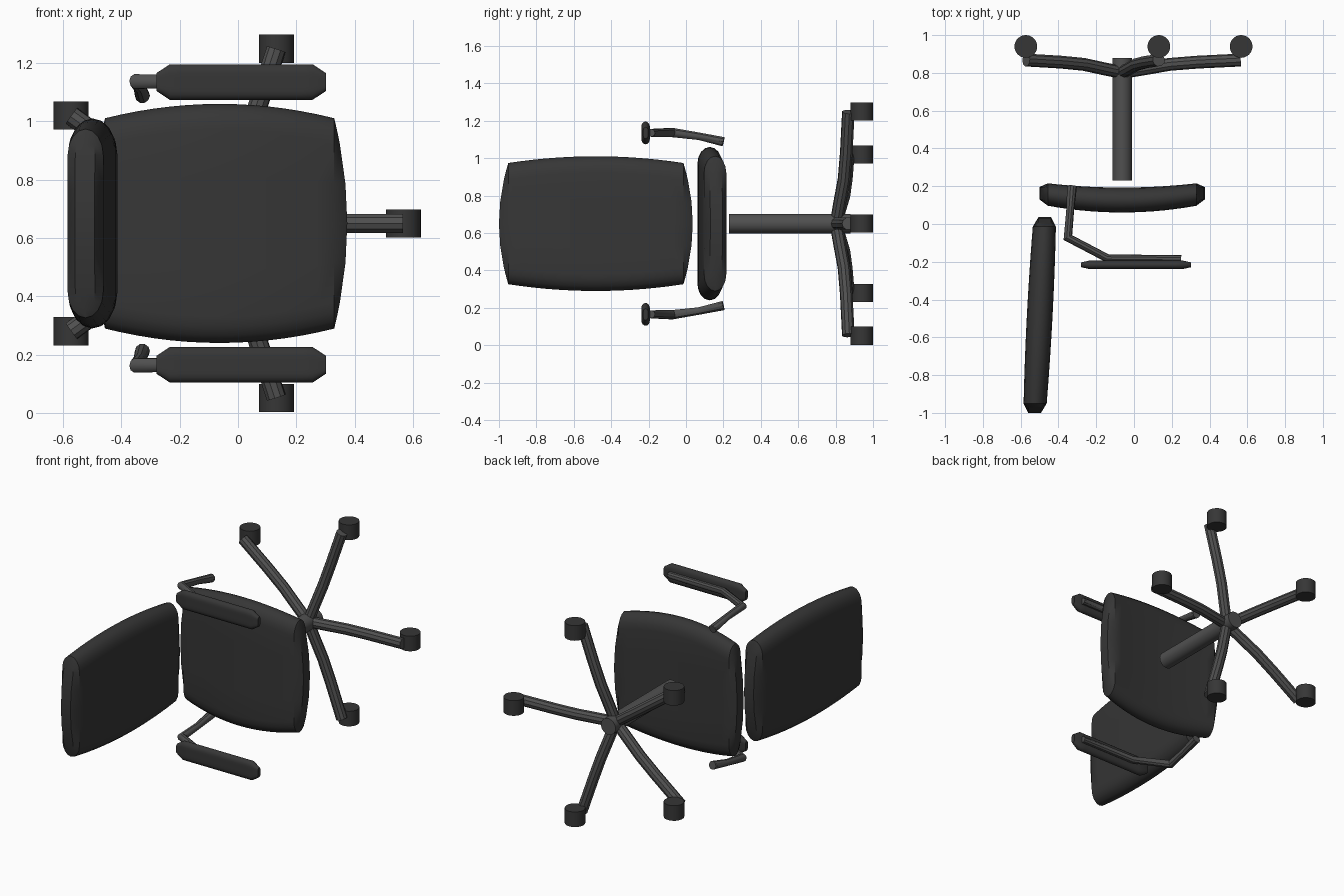
import bpy, bmesh
from math import cos, sin, pi, radians
from mathutils import Vector

cube = bpy.data.objects.get("Cube")
if cube:
    bpy.data.objects.remove(cube, do_unlink=True)


def material(name, grey):
    m = bpy.data.materials.new(name)
    m.use_nodes = True
    colour = (grey, grey, grey, 1)
    m.diffuse_color = colour
    m.node_tree.nodes["Principled BSDF"].inputs["Base Color"].default_value = colour
    return m


FABRIC = material("dark fabric", 0.037)
METAL = material("grey metal", 0.08)
MID_Z = 0.65
HUB_X = -0.063


def finish(obj, mat, angle=35):
    obj.data.materials.clear()
    obj.data.materials.append(mat)
    bpy.ops.object.select_all(action='DESELECT')
    obj.select_set(True)
    bpy.context.view_layer.objects.active = obj
    bpy.ops.object.shade_smooth_by_angle(angle=radians(angle))
    return obj


def section(width, thick, corner, steps=8):
    """Slab outline with elliptical rounded edges, as (width, thickness) pairs."""
    pts = []
    for side in (1, -1):
        for i in range(steps + 1):
            a = -pi / 2 + pi * i / steps
            pts.append((side * (width - corner + corner * cos(a)), side * thick * sin(a)))
        for k in (0.5, 0, -0.5):
            pts.append((side * k * (width - corner), side * thick))
    return pts


def cushion(name, place, length, width, thick, corner, cap, bulge=0.0, slim=0.0, tip=1.0, domed=True):
    """Loft a rounded slab; place(s, w, t) maps length, width, thickness to space."""
    n = 14
    stations = [(-1, 0, tip, 0.0), (-1, 1, tip, 0.55)]
    stations += [(-1 + 2 * i / n, 0, 1, 1) for i in range(n + 1)]
    stations += [(1, 1, tip, 0.55), (1, 0, tip, 0.0)]
    bm = bmesh.new()
    rings = []
    for i, (s, _, wide, flat) in enumerate(stations):
        w_here = width * (1 - bulge * s * s)
        t_here = thick * (1 - slim * s * s)
        ring = []
        for w, t in section(w_here, t_here, corner):
            out = 0.0
            if flat < 1:
                out = cap * (1 - (w / w_here) ** 2) if domed else cap
            ring.append(bm.verts.new(place(s * (length + out), w * wide, t * flat)))
        rings.append(ring)
    for a, b in zip(rings, rings[1:]):
        for j in range(len(a)):
            k = (j + 1) % len(a)
            bm.faces.new((a[j], a[k], b[k], b[j]))
    bmesh.ops.remove_doubles(bm, verts=bm.verts, dist=0.0005)
    bmesh.ops.recalc_face_normals(bm, faces=bm.faces)
    mesh = bpy.data.meshes.new(name)
    bm.to_mesh(mesh)
    bm.free()
    obj = bpy.data.objects.new(name, mesh)
    bpy.context.collection.objects.link(obj)
    return finish(obj, FABRIC)


def tube(name, points, radius, scales=None):
    curve = bpy.data.curves.new(name, 'CURVE')
    curve.dimensions = '3D'
    curve.bevel_depth = radius
    curve.bevel_resolution = 3
    curve.use_fill_caps = True
    spline = curve.splines.new('POLY')
    spline.points.add(len(points) - 1)
    for i, p in enumerate(points):
        spline.points[i].co = (*p, 1)
        spline.points[i].radius = scales[i] if scales else 1
    obj = bpy.data.objects.new(name, curve)
    bpy.context.collection.objects.link(obj)
    bpy.ops.object.select_all(action='DESELECT')
    obj.select_set(True)
    bpy.context.view_layer.objects.active = obj
    bpy.ops.object.convert(target='MESH')
    return finish(bpy.context.object, METAL)


def cylinder(name, centre, radius, depth, mat, rotation=(0, 0, 0)):
    bpy.ops.mesh.primitive_cylinder_add(vertices=32, radius=radius, depth=depth,
                                        location=centre, rotation=rotation)
    obj = bpy.context.object
    obj.name = name
    return finish(obj, mat)


# Seat, dished along its length
def seat_place(s, w, t):
    return Vector((-0.063 + s, 0.127 + 0.03 * (s / 0.4) ** 2 + t, MID_Z + w))


cushion("seat", seat_place, 0.393, 0.41, 0.066, 0.09, 0.045, bulge=0.12, slim=0.1)


# Backrest, leaning slightly
def back_place(s, w, t):
    return Vector((-0.499 + 0.052 * s + t, -0.482 + s, MID_Z + w))


cushion("backrest", back_place, 0.468, 0.36, 0.068, 0.09, 0.05, bulge=0.1, slim=0.1)

# Armrests, one on each side
for side, label in ((1, "upper"), (-1, "lower")):
    def pad_place(s, w, t):
        return Vector((0.011 + s, -0.216 + t, MID_Z + side * 0.485 + w))

    cushion(label + "_armrest_pad", pad_place, 0.245, 0.061, 0.023, 0.03, 0.046,
            tip=0.5, domed=False)
    path = [(-0.328, 0.2, 0.438), (-0.338, 0.07, 0.467), (-0.35, -0.072, 0.487),
            (-0.14, -0.182, 0.485), (0.25, -0.186, 0.485)]
    tube(label + "_armrest_support", [(x, y, MID_Z + side * z) for x, y, z in path],
         0.026, (1, 0.8, 1, 0.85, 0.8))

# Central post
cylinder("post", (HUB_X, 0.555, MID_Z), 0.052, 0.65, METAL, (pi / 2, 0, 0))

# Five legs with casters
for i in range(5):
    a = 2 * pi * i / 5
    profile = [(0.0, 0.802), (0.12, 0.822), (0.25, 0.845), (0.4, 0.857), (0.628, 0.868)]
    tube(f"leg_{i + 1}", [(HUB_X + r * cos(a), y, MID_Z + r * sin(a)) for r, y in profile], 0.034)
    cylinder(f"caster_{i + 1}", (HUB_X + 0.63 * cos(a), 0.94, MID_Z + 0.63 * sin(a)),
             0.06, 0.097, FABRIC)
